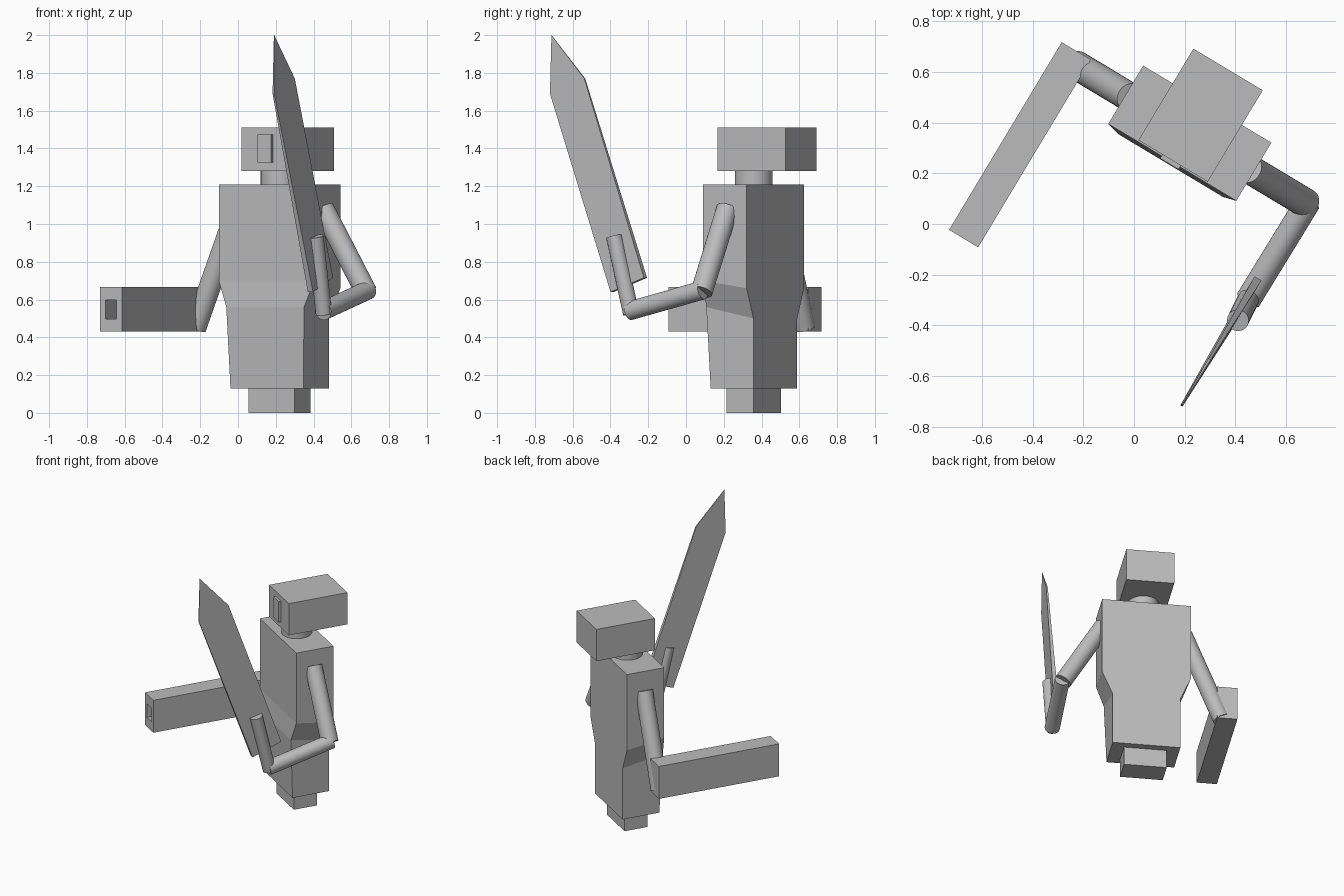
import bpy, bmesh
from math import radians
from mathutils import Matrix, Vector

if "Cube" in bpy.data.objects:
    bpy.data.objects.remove(bpy.data.objects["Cube"])

grey = bpy.data.materials.new("plain grey")
grey.use_nodes = True
color = (0.5, 0.5, 0.5, 1)
grey.diffuse_color = color
grey.node_tree.nodes["Principled BSDF"].inputs["Base Color"].default_value = color

# The whole figure is turned about z; parts are laid out facing local -y
PLACE = Matrix.Translation((0.22, 0.358, 0)) @ Matrix.Rotation(radians(-31), 4, 'Z')


def finish(name, bm, smooth=False):
    bmesh.ops.recalc_face_normals(bm, faces=bm.faces)
    mesh = bpy.data.meshes.new(name)
    bm.to_mesh(mesh)
    bm.free()
    mesh.materials.append(grey)
    ob = bpy.data.objects.new(name, mesh)
    ob.matrix_world = PLACE
    bpy.context.collection.objects.link(ob)
    if smooth:
        bpy.ops.object.select_all(action='DESELECT')
        ob.select_set(True)
        bpy.context.view_layer.objects.active = ob
        bpy.ops.object.shade_smooth_by_angle(angle=radians(40))
    return ob


def box_mesh(center, size):
    bm = bmesh.new()
    bmesh.ops.create_cube(bm, size=1, matrix=Matrix.Translation(center) @ Matrix.Diagonal((*size, 1)))
    return bm


def rod(name, start, end, radius):
    start, end = Vector(start), Vector(end)
    axis = end - start
    bm = bmesh.new()
    bmesh.ops.create_cone(
        bm, cap_ends=True, segments=32, radius1=radius, radius2=radius, depth=axis.length,
        matrix=Matrix.Translation((start + end) / 2) @ axis.to_track_quat('Z', 'Y').to_matrix().to_4x4())
    return finish(name, bm, True)


# Torso: stacked rings of (back half width, back z, front half width, front z, front y)
bm = bmesh.new()
back = 0.134
rings = []
for bw, bz, fw, fz, fy in ((0.225, 0.13, 0.225, 0.13, -0.13),
                           (0.225, 0.5, 0.24, 0.56, -0.148),
                           (0.295, 0.66, 0.295, 0.7, -0.134),
                           (0.295, 1.21, 0.295, 1.21, -0.134)):
    corners = ((-fw, fy, fz), (fw, fy, fz), (bw, back, bz), (-bw, back, bz))
    rings.append([bm.verts.new(c) for c in corners])
for low, high in zip(rings, rings[1:]):
    for i in range(4):
        j = (i + 1) % 4
        bm.faces.new((low[i], low[j], high[j], high[i]))
bm.faces.new(rings[0])
bm.faces.new(rings[-1])
finish("torso", bm)

# Base, neck, head and face plate
finish("base_block", box_mesh((0, 0, 0.065), (0.284, 0.167, 0.13)))
rod("neck", (0, 0, 1.2), (0, 0, 1.29), 0.1)
finish("head", box_mesh((0, 0.083, 1.395), (0.319, 0.421, 0.23)))
finish("face_plate", box_mesh((-0.007, -0.13, 1.4), (0.085, 0.03, 0.15)))

# Arms
rod("left_upper_arm", (0.27, 0, 1.08), (0.535, 0, 0.64), 0.058)
rod("left_forearm", (0.54, 0.01, 0.65), (0.536, -0.446, 0.54), 0.05)
rod("sword_grip", (0.535, -0.435, 0.525), (0.543, -0.535, 0.935), 0.043)
rod("right_upper_arm", (-0.27, 0, 1.06), (-0.52, 0, 0.45), 0.058)

# Long box on the right arm, with a deep slot in its front end
bm = box_mesh((-0.551, -0.384, 0.548), (0.134, 0.864, 0.235))
front = min(bm.faces, key=lambda f: f.calc_center_median().y)
bmesh.ops.inset_region(bm, faces=[front], thickness=0.045)
mid = front.calc_center_median()
for v in front.verts:
    v.co.z = mid.z + (v.co.z - mid.z) * 0.58
slot = bmesh.ops.extrude_face_region(bm, geom=[front])
bmesh.ops.translate(bm, vec=(0, 0.2, 0), verts=[g for g in slot["geom"] if isinstance(g, bmesh.types.BMVert)])
if front.is_valid:
    bm.faces.remove(front)
finish("right_arm_cannon", bm)

# Sword blade: outline in (y, z) with half thickness narrowing to the tip
outline = ((-0.558, 0.64, 0.016), (-0.352, 0.715, 0.016), (-0.727, 1.77, 0.005),
           (-0.932, 2.0, 0.001), (-0.939, 1.69, 0.005))
bm = bmesh.new()
sides = [[bm.verts.new((0.526 + s * t, y, z)) for y, z, t in outline] for s in (-1, 1)]
for side in sides:
    bm.faces.new(side)
for i in range(5):
    j = (i + 1) % 5
    bm.faces.new((sides[0][i], sides[0][j], sides[1][j], sides[1][i]))
finish("sword_blade", bm)
